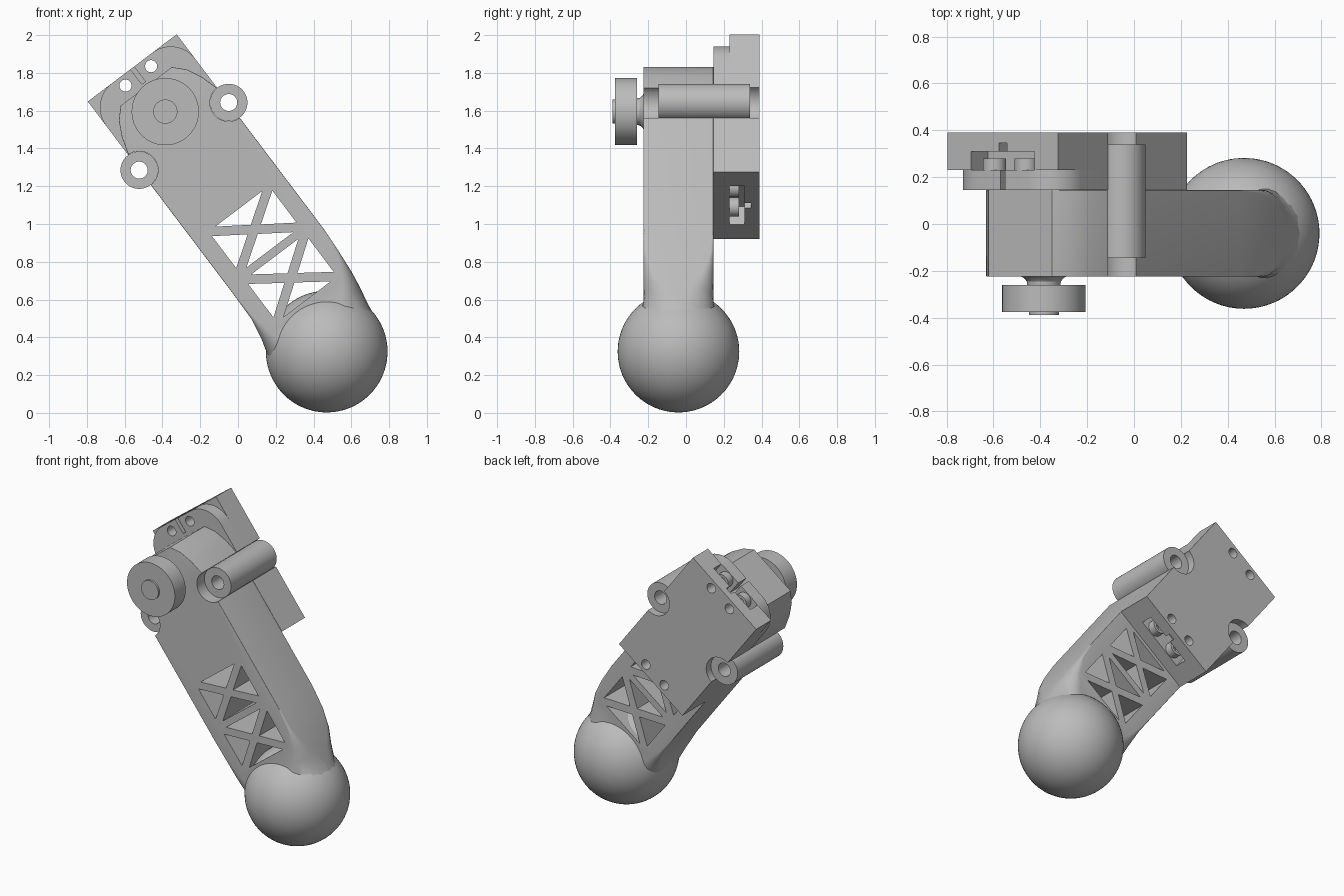
import bpy, bmesh, math
from mathutils import Matrix, Vector

cube = bpy.data.objects.get("Cube")
if cube:
    bpy.data.objects.remove(cube, do_unlink=True)

# Local frame: X runs down the leg from the motor axis, Y is depth, Z is across
FRAME = Matrix.Translation((-0.385, 0, 1.595)) @ Matrix.Rotation(math.atan2(0.798, 0.603), 4, 'Y')

grey = bpy.data.materials.new("plain grey")
grey.use_nodes = True
grey.diffuse_color = (0.5, 0.5, 0.5, 1)
grey.node_tree.nodes["Principled BSDF"].inputs["Base Color"].default_value = grey.diffuse_color


def make(name, bm):
    bmesh.ops.recalc_face_normals(bm, faces=bm.faces)
    mesh = bpy.data.meshes.new(name)
    bm.to_mesh(mesh)
    bm.free()
    mesh.materials.append(grey)
    ob = bpy.data.objects.new(name, mesh)
    ob.matrix_world = FRAME
    bpy.context.collection.objects.link(ob)
    return ob


def loft(bm, rings):
    rows = [[bm.verts.new(p) for p in ring] for ring in rings]
    n = len(rows[0])
    for a, b in zip(rows, rows[1:]):
        for i in range(n):
            bm.faces.new((a[i], a[(i + 1) % n], b[(i + 1) % n], b[i]))
    bm.faces.new(rows[0])
    bm.faces.new(rows[-1][::-1])


def prism(bm, outline, y0, y1):
    loft(bm, [[(u, y, v) for u, v in outline] for y in (y0, y1)])


def block(bm, u0, u1, y0, y1, v0, v1):
    prism(bm, [(u0, v0), (u1, v0), (u1, v1), (u0, v1)], y0, y1)


def turned(bm, u, v, profile, n=64):
    # stack of circles (radius, depth) about a depth axis
    ang = [2 * math.pi * i / n for i in range(n)]
    loft(bm, [[(u + r * math.cos(a), y, v + r * math.sin(a)) for a in ang] for r, y in profile])


def select(ob):
    bpy.ops.object.select_all(action='DESELECT')
    ob.select_set(True)
    bpy.context.view_layer.objects.active = ob


def cut(ob, bm):
    cutter = make("cutter", bm)
    cutter.hide_render = True
    select(ob)
    mod = ob.modifiers.new("cut", 'BOOLEAN')
    mod.operation, mod.solver, mod.object = 'DIFFERENCE', 'EXACT', cutter
    bpy.ops.object.modifier_apply(modifier=mod.name)
    bpy.data.objects.remove(cutter, do_unlink=True)


def drill(ob, spots, r, y0=-0.5, y1=0.5):
    bm = bmesh.new()
    for u, v in spots:
        turned(bm, u, v, [(r, y0), (r, y1)], 40)
    cut(ob, bm)


MID_Y = -0.04
BOSSES = [(0.164, s * 0.297) for s in (-1, 1)]
SCREWS = [(u, s * 0.085) for u in (-0.237, 0.569) for s in (-1, 1)]


# Leg: rounded rectangles that swell into the foot
def section(u, centre, half_v, half_y, r):
    pts = []
    for q, (sv, sy) in enumerate([(1, 1), (-1, 1), (-1, -1), (1, -1)]):
        for k in range(7):
            a = (q + k / 6) * math.pi / 2
            pts.append((u, MID_Y + sy * (half_y - r) + r * math.sin(a),
                        centre + sv * (half_v - r) + r * math.cos(a)))
    return pts


bm = bmesh.new()
loft(bm, [section(*s) for s in [
    (-0.167, 0, 0.17, 0.185, 0.003), (-0.11, 0, 0.225, 0.185, 0.003),
    (-0.03, 0, 0.265, 0.185, 0.003), (0.07, 0, 0.295, 0.185, 0.003),
    (1.0, 0, 0.295, 0.185, 0.003), (1.15, -0.006, 0.292, 0.185, 0.015),
    (1.27, -0.022, 0.298, 0.185, 0.06), (1.36, -0.042, 0.304, 0.185, 0.12),
    (1.46, -0.07, 0.312, 0.21, 0.2), (1.53, -0.084, 0.316, 0.316, 0.314)]])
leg = make("leg", bm)
drill(leg, BOSSES, 0.1)

# Truss windows: two cells, each crossed by diagonal braces
bm = bmesh.new()
W, KU, KV = 0.2, 0.0305, 0.0436
for u0, u1 in [(0.645, 0.918), (0.962, 1.245)]:
    uc = (u0 + u1) / 2
    for end, s in ((u0, -1), (u1, 1)):
        prism(bm, [(end, KV - W), (end, W - KV), (uc + s * KU, 0)], -0.5, 0.5)
        prism(bm, [(u0 + KU, s * W), (u1 - KU, s * W), (uc, s * KV)], -0.5, 0.5)
cut(leg, bm)

# Ball foot
bm = bmesh.new()
bmesh.ops.create_uvsphere(bm, u_segments=64, v_segments=40, radius=0.322,
                          matrix=Matrix.Translation((1.529, MID_Y, -0.084)))
foot = make("ball_foot", bm)

# Mounting flange with two rounded corners and a slit
bm = bmesh.new()
R = 0.16
outline = [(0.622, 0.295), (0.622, -0.295)]
for s, steps in ((-1, range(13)), (1, range(12, -1, -1))):
    for k in steps:
        a = k / 12 * math.pi / 2
        outline.append((-0.13 - R * math.sin(a), s * (0.135 + R * math.cos(a))))
prism(bm, outline, 0.145, 0.23)
flange = make("mounting_flange", bm)
drill(flange, BOSSES, 0.1)
drill(flange, SCREWS[:2], 0.032)
bm = bmesh.new()
block(bm, -0.4, -0.19, 0.1, 0.3, -0.012, 0.012)
cut(flange, bm)

# Rear housing with an ear slot at each end
bm = bmesh.new()
block(bm, -0.29, 0.622, 0.23, 0.39, -0.295, 0.295)
housing = make("rear_housing", bm)
drill(housing, BOSSES, 0.1)
for u0, u1 in ((-0.4, -0.17), (0.5, 0.7)):
    for top, half in ((0.31, 0.17), (0.345, 0.022)):
        bm = bmesh.new()
        block(bm, u0, u1, 0.2, top, -half, half)
        cut(housing, bm)
drill(housing, SCREWS, 0.032)

# Screw collars inside the slots
collars = []
for u, v in SCREWS:
    bm = bmesh.new()
    turned(bm, u, v, [(0.05, 0.225), (0.05, 0.28)], 40)
    collar = make("screw_collar", bm)
    drill(collar, [(u, v)], 0.032)
    collars.append(collar)

# Side tubes
tubes = []
for u, v in BOSSES:
    bm = bmesh.new()
    turned(bm, u, v, [(0.099, -0.145), (0.099, 0.34)])
    tube = make("side_tube", bm)
    drill(tube, [(u, v)], 0.045)
    tubes.append(tube)

# Motor horn: flared neck, disc and hub cap
bm = bmesh.new()
turned(bm, 0, 0, [(0.105, -0.22), (0.085, -0.23), (0.073, -0.245), (0.07, -0.27)])
neck = make("horn_neck", bm)
bm = bmesh.new()
turned(bm, 0, 0, [(0.178, -0.375), (0.178, -0.26)])
disc = make("horn_disc", bm)
bm = bmesh.new()
turned(bm, 0, 0, [(0.064, -0.388), (0.064, -0.37)])
cap = make("hub_cap", bm)

for ob in [leg, foot, flange, housing, neck, disc, cap] + collars + tubes:
    select(ob)
    bpy.ops.object.shade_smooth_by_angle(angle=math.radians(30))
